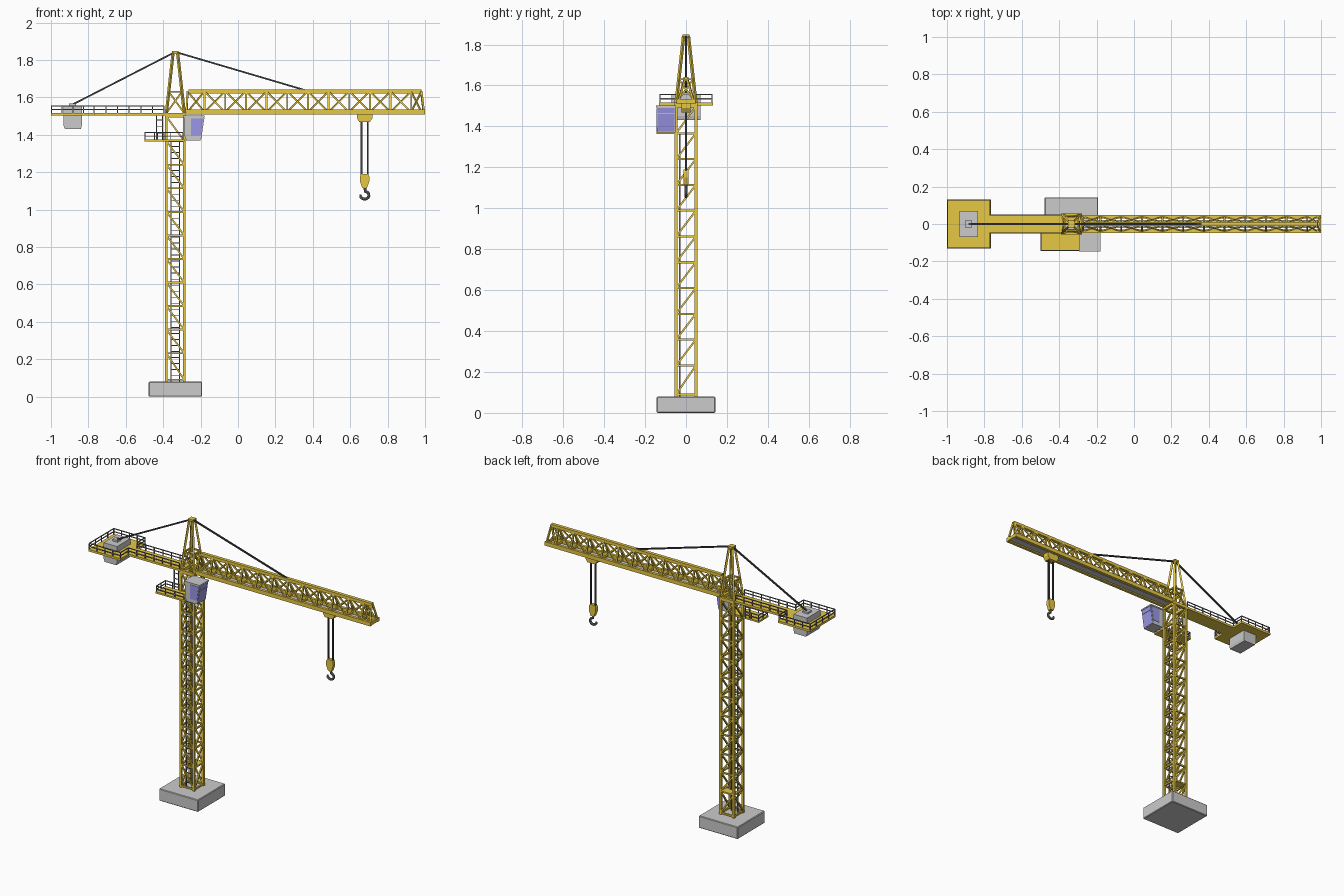
import bpy, bmesh, math
from mathutils import Vector, Matrix

if "Cube" in bpy.data.objects:
    bpy.data.objects.remove(bpy.data.objects["Cube"])

COLORS = {"yellow": (0.8, 0.58, 0.06, 1), "glass": (0.33, 0.31, 0.8, 1), "dark": (0.05, 0.05, 0.06, 1),
          "steel": (0.2, 0.2, 0.22, 1)}
mats = {}
for n, c in COLORS.items():
    mats[n] = bpy.data.materials.new(n)
    mats[n].diffuse_color = c


def finish(name, bm, color=None):
    bmesh.ops.recalc_face_normals(bm, faces=bm.faces)
    me = bpy.data.meshes.new(name)
    bm.to_mesh(me)
    bm.free()
    ob = bpy.data.objects.new(name, me)
    bpy.context.collection.objects.link(ob)
    if color:
        me.materials.append(mats[color])
    return ob


def bar(bm, p, q, w, h=None):
    """Square bar from p to q."""
    p, q = Vector(p), Vector(q)
    d = q - p
    m = (Matrix.Translation((p + q) / 2) @ d.to_track_quat('Z', 'Y').to_matrix().to_4x4()
         @ Matrix.Diagonal((w, h or w, d.length, 1)))
    bmesh.ops.create_cube(bm, size=1, matrix=m)


def box(bm, x0, x1, y0, y1, z0, z1):
    m = Matrix.Translation(((x0 + x1) / 2, (y0 + y1) / 2, (z0 + z1) / 2)) @ Matrix.Diagonal((x1 - x0, y1 - y0, z1 - z0, 1))
    bmesh.ops.create_cube(bm, size=1, matrix=m)


def prism(bm, pts, y0, y1):
    """Extrude an x-z profile along y."""
    f = bm.faces.new([bm.verts.new((x, y0, z)) for x, z in pts])
    r = bmesh.ops.extrude_face_region(bm, geom=[f])
    bmesh.ops.translate(bm, vec=(0, y1 - y0, 0), verts=[v for v in r["geom"] if isinstance(v, bmesh.types.BMVert)])


def railing(name, path, z, h):
    bm = bmesh.new()
    for (ax, ay), (bx, by) in zip(path, path[1:]):
        for k in (0.5, 1):
            bar(bm, (ax, ay, z + h * k), (bx, by, z + h * k), 0.005)
        n = max(1, round(math.hypot(bx - ax, by - ay) / 0.06))
        for i in range(n + 1):
            t = i / n
            x, y = ax + (bx - ax) * t, ay + (by - ay) * t
            bar(bm, (x, y, z), (x, y, z + h), 0.005)
    finish(name, bm, "steel")


def ladder(name, x0, x1, y, z0, z1):
    bm = bmesh.new()
    for x in (x0, x1):
        bar(bm, (x, y, z0), (x, y, z1), 0.006)
    n = int((z1 - z0) / 0.032)
    for i in range(1, n):
        z = z0 + (z1 - z0) * i / n
        bar(bm, (x0, y, z), (x1, y, z), 0.004)
    finish(name, bm, "steel")


CX = -0.335  # mast axis

# Concrete base
bm = bmesh.new()
box(bm, CX - 0.143, CX + 0.143, -0.143, 0.143, 0, 0.08)
bmesh.ops.bevel(bm, geom=bm.edges[:], offset=0.004, segments=1, affect='EDGES')
finish("base", bm)

# Lattice mast
R = 0.048
bm = bmesh.new()
levels = [0.09] + [0.232 + 0.126 * i for i in range(10)] + [1.498]
for sx in (-R, R):
    for sy in (-R, R):
        bar(bm, (CX + sx, sy, 0.08), (CX + sx, sy, 1.51), 0.014)
for z in levels:
    for s in (-R, R):
        bar(bm, (CX - R, s, z), (CX + R, s, z), 0.01)
        bar(bm, (CX + s, -R, z), (CX + s, R, z), 0.01)
for a, b in zip(levels, levels[1:]):
    for s in (-R, R):
        bar(bm, (CX - R, s, b), (CX + R, s, a), 0.009)
        bar(bm, (CX + s, -R, a), (CX + s, R, b), 0.009)
finish("mast", bm, "yellow")
ladder("mast_ladder", CX - 0.023, CX + 0.023, -0.03, 0.08, 1.37)

# Mast landing and slewing collar
bm = bmesh.new()
box(bm, CX - R, CX + R, 0, R, 0.228, 0.236)
finish("mast_landing", bm, "yellow")
bm = bmesh.new()
for s in (-R, R):
    box(bm, CX - 0.055, CX + 0.055, s - 0.008, s + 0.008, 1.497, 1.517)
    box(bm, CX + s - 0.008, CX + s + 0.008, -0.055, 0.055, 1.497, 1.517)
finish("slewing_collar", bm, "yellow")

# Tower head pyramid
bm = bmesh.new()
zs = (1.515, 1.63, 1.84)


def head(sx, sy, z):
    r = 0.048 + (0.012 - 0.048) * (z - 1.515) / 0.325
    return (CX + sx * r, sy * r, z)


corners = [(-1, -1), (1, -1), (1, 1), (-1, 1)]
for a, b in zip(corners, corners[1:] + corners[:1]):
    bar(bm, head(*a, zs[0]), head(*a, zs[2]), 0.012)
    bar(bm, head(*a, zs[1]), head(*b, zs[1]), 0.009)
    bar(bm, head(*a, zs[0]), head(*b, zs[1]), 0.008)
    bar(bm, head(*b, zs[0]), head(*a, zs[1]), 0.008)
box(bm, CX - 0.018, CX + 0.018, -0.018, 0.018, 1.833, 1.848)
finish("tower_head", bm, "yellow")

# Triangular lattice jib
bm = bmesh.new()
Y, ZB, ZT = 0.038, 1.522, 1.632
for s in (-Y, Y):
    box(bm, -0.28, 1.0, s - 0.009, s + 0.009, 1.509, 1.535)
box(bm, -0.265, 0.982, -0.011, 0.011, 1.622, 1.642)
for x in (-0.274, 0.994):
    box(bm, x - 0.006, x + 0.006, -Y, Y, 1.512, 1.532)
N = 11
xs = [-0.179 + 0.1105 * i for i in range(N)]
xs = [-0.27] + xs + [0.98]
for i, x in enumerate(xs):
    xb = -0.275 if i == 0 else 0.993 if i == len(xs) - 1 else x
    for s in (-1, 1):
        bar(bm, (xb, s * Y, ZB), (x, s * 0.005, ZT), 0.01)
    bar(bm, (xb, -Y, ZB), (xb, Y, ZB), 0.008)
for a, b in zip(xs, xs[1:]):
    for s in (-1, 1):
        bar(bm, (a, s * Y, ZB), (b, s * 0.005, ZT), 0.008)
        bar(bm, (b, s * Y, ZB), (a, s * 0.005, ZT), 0.008)
finish("jib", bm, "yellow")
bm = bmesh.new()
box(bm, -0.27, 0.99, -0.022, 0.022, 1.512, 1.517)
finish("jib_walkway", bm)

# Counter jib deck and railings
bm = bmesh.new()
box(bm, -0.77, -0.385, -0.05, 0.05, 1.503, 1.517)
box(bm, -1.0, -0.765, -0.132, 0.132, 1.503, 1.517)
finish("counter_jib_deck", bm, "yellow")
half = [(-0.395, 0.047), (-0.769, 0.047), (-0.769, 0.128), (-0.997, 0.128)]
railing("counter_jib_railing", half + [(x, -y) for x, y in reversed(half)], 1.515, 0.04)

# Counterweight
bm = bmesh.new()
prism(bm, [(-0.925, 1.43), (-0.84, 1.43), (-0.835, 1.45), (-0.835, 1.555), (-0.933, 1.555), (-0.933, 1.45)], -0.07, 0.07)
box(bm, -0.904, -0.866, -0.02, 0.02, 1.555, 1.566)
finish("counterweight", bm)

# Service platform beside the cab
bm = bmesh.new()
box(bm, -0.5, -0.285, -0.145, -0.045, 1.364, 1.375)
finish("service_platform", bm, "yellow")
railing("service_railing", [(-0.295, -0.142), (-0.497, -0.142), (-0.497, -0.048), (-0.395, -0.048)], 1.372, 0.04)
ladder("upper_ladder", -0.435, -0.403, -0.045, 1.372, 1.515)

# Operator cab
bm = bmesh.new()
prism(bm, [(-0.277, 1.37), (-0.2, 1.37), (-0.181, 1.495), (-0.29, 1.495), (-0.288, 1.40)], -0.142, -0.052)
box(bm, -0.293, -0.178, -0.146, -0.048, 1.493, 1.502)
finish("cab", bm)
bm = bmesh.new()
prism(bm, [(-0.25, 1.395), (-0.2, 1.395), (-0.186, 1.488), (-0.25, 1.488)], -0.144, -0.05)
for z0, z1 in ((1.374, 1.46), (1.465, 1.491)):
    e = [-0.2 + (z - 1.37) * 0.152 for z in (z0, z1)]
    prism(bm, [(e[0] - 0.003, z0), (e[0] + 0.002, z0), (e[1] + 0.002, z1), (e[1] - 0.003, z1)], -0.139, -0.055)
finish("cab_windows", bm, "glass")

# Tie cables
bm = bmesh.new()
bar(bm, (CX, 0, 1.843), (0.36, 0, 1.638), 0.009)
bar(bm, (CX, 0, 1.843), (-0.888, 0, 1.56), 0.009)
finish("tie_cables", bm, "dark")

# Trolley, hoist ropes, hook block
HX = 0.677
bm = bmesh.new()
prism(bm, [(HX - 0.028, 1.468), (HX + 0.028, 1.468), (HX + 0.042, 1.49), (HX + 0.042, 1.511),
           (HX - 0.042, 1.511), (HX - 0.042, 1.49)], -0.022, 0.022)
finish("trolley", bm, "yellow")
bm = bmesh.new()
for s in (-0.017, 0.017):
    bar(bm, (HX + s, 0, 1.17), (HX + s, 0, 1.475), 0.009)
finish("hoist_ropes", bm, "dark")
bm = bmesh.new()
prism(bm, [(HX - 0.012, 1.115), (HX + 0.012, 1.115), (HX + 0.025, 1.15), (HX + 0.025, 1.177),
           (HX + 0.016, 1.19), (HX - 0.016, 1.19), (HX - 0.025, 1.177), (HX - 0.025, 1.15)], -0.012, 0.012)
finish("hook_block", bm, "yellow")

# Hook swept along an arc
cu = bpy.data.curves.new("hook", 'CURVE')
cu.dimensions = '3D'
cu.bevel_depth = 0.008
cu.bevel_resolution = 2
cu.use_fill_caps = True
pts = [(HX, 1.12)] + [(HX + 0.023 * math.cos(math.radians(a)), 1.077 + 0.021 * math.sin(math.radians(a)))
                      for a in range(80, -191, -30)]
sp = cu.splines.new('POLY')
sp.points.add(len(pts) - 1)
for i, (p, (x, z)) in enumerate(zip(sp.points, pts)):
    p.co = (x, 0, z, 1)
    p.radius = 0.5 if i == len(pts) - 1 else 1
hook = bpy.data.objects.new("hook", cu)
bpy.context.collection.objects.link(hook)
cu.materials.append(mats["steel"])
bpy.context.view_layer.objects.active = hook
hook.select_set(True)
bpy.ops.object.convert(target='MESH')
bpy.ops.object.shade_smooth_by_angle()

for m in bpy.data.materials:
    if m.users and not m.is_grease_pencil:
        m.use_nodes = True
        m.node_tree.nodes["Principled BSDF"].inputs["Base Color"].default_value = m.diffuse_color
